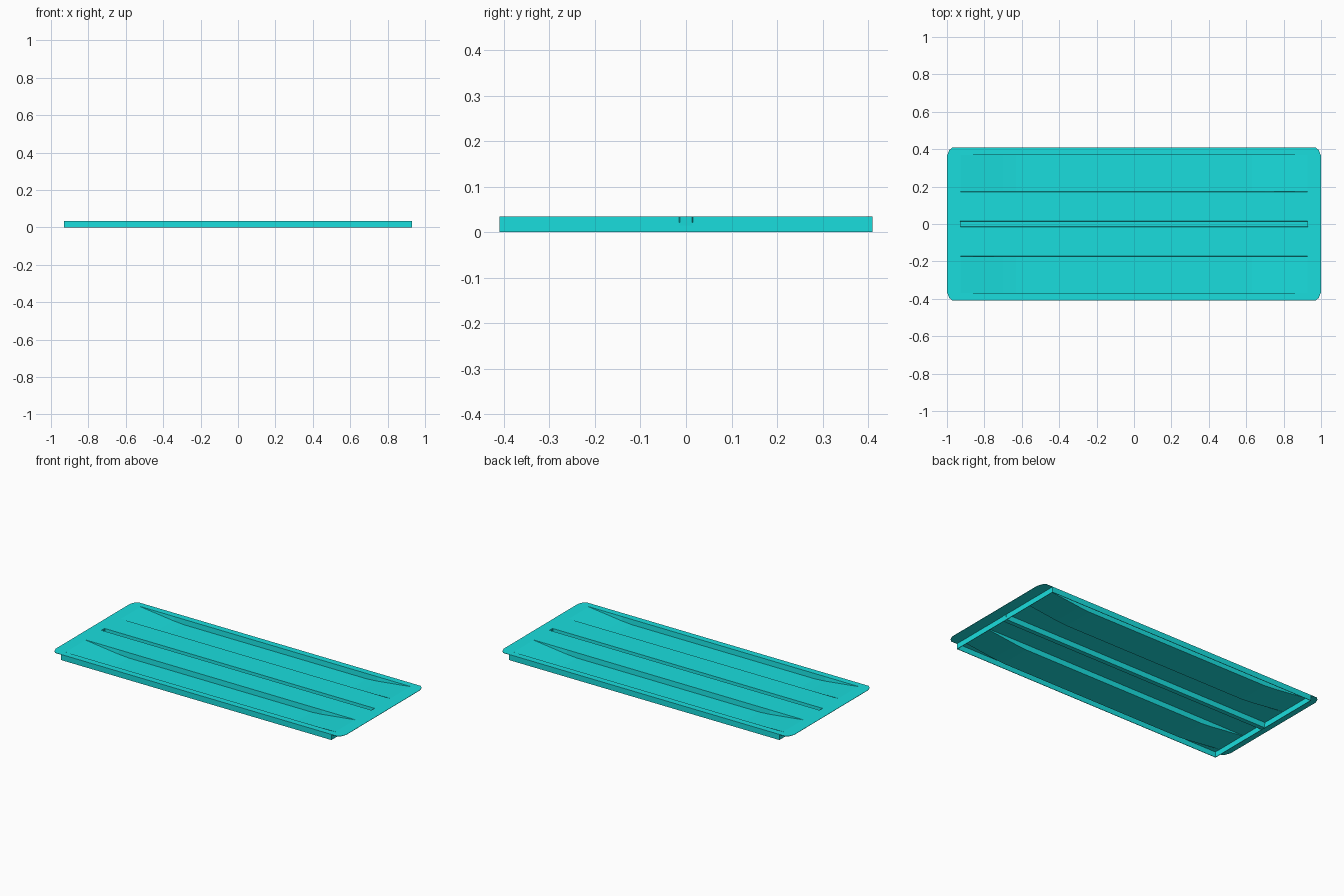
import bpy, bmesh

if "Cube" in bpy.data.objects:
    bpy.data.objects.remove(bpy.data.objects["Cube"])

TOP, LOW, END = 0.035, 0.003, 0.93

mat = bpy.data.materials.new("cyan_paint")
mat.diffuse_color = (0.01, 0.73, 0.73, 1)
mat.use_nodes = True
mat.node_tree.nodes["Principled BSDF"].inputs["Base Color"].default_value = mat.diffuse_color

def finish(name, bm):
    bmesh.ops.recalc_face_normals(bm, faces=bm.faces)
    me = bpy.data.meshes.new(name)
    bm.to_mesh(me)
    bm.free()
    me.materials.append(mat)
    ob = bpy.data.objects.new(name, me)
    bpy.context.collection.objects.link(ob)
    return ob

def box(name, x0, x1, y0, y1, z0, z1):
    bm = bmesh.new()
    bmesh.ops.create_cube(bm, size=1)
    for v in bm.verts:
        v.co = ((x0 + x1) / 2 + v.co.x * (x1 - x0),
                (y0 + y1) / 2 + v.co.y * (y1 - y0),
                (z0 + z1) / 2 + v.co.z * (z1 - z0))
    return finish(name, bm)

def mirrored(values):
    return [-v for v in reversed(values)] + values

# pressed panel: two ramped pans and a narrow groove along the middle
xs = mirrored([0.63, 0.70, 0.928, END, 0.97, 0.988, 1.0])
ys = mirrored([0.013, 0.015, 0.172, 0.174, 0.368, 0.370, 0.41])
corner = {0.988: 0.395, 1.0: 0.365}   # rounded corner outline

def height(x, y):
    x, y = abs(x), abs(y)
    if y < 0.014 and x < 0.929:
        return LOW
    if 0.173 < y < 0.369:
        if x <= 0.63:
            return LOW
        if x <= 0.70:
            return 0.008
    return TOP

bm = bmesh.new()
rows = []
for x in xs:
    lim = corner.get(abs(x), 0.41)
    rows.append([bm.verts.new((x, max(-lim, min(lim, y)), height(x, y))) for y in ys])
for a, b in zip(rows, rows[1:]):
    for j in range(len(ys) - 1):
        bm.faces.new((a[j], b[j], b[j + 1], a[j + 1]))
bmesh.ops.remove_doubles(bm, verts=bm.verts, dist=0.0005)
panel = finish("pressed_panel", bm)
if sum(p.normal.z for p in panel.data.polygons) < 0:
    panel.data.flip_normals()
sol = panel.modifiers.new("thickness", 'SOLIDIFY')
sol.thickness = 0.002
sol.offset = -1

# folded lips below the long edges and across the ends
for s, side in ((-1, "front"), (1, "back")):
    y0, y1 = sorted((s * 0.41, s * 0.407))
    box(side + "_lip", -END, END, y0, y1, 0, TOP - 0.001)
for s, side in ((-1, "left"), (1, "right")):
    x0, x1 = sorted((s * END, s * (END - 0.003)))
    box(side + "_end_lip", x0, x1, -0.407, 0.407, 0, TOP - 0.002)
